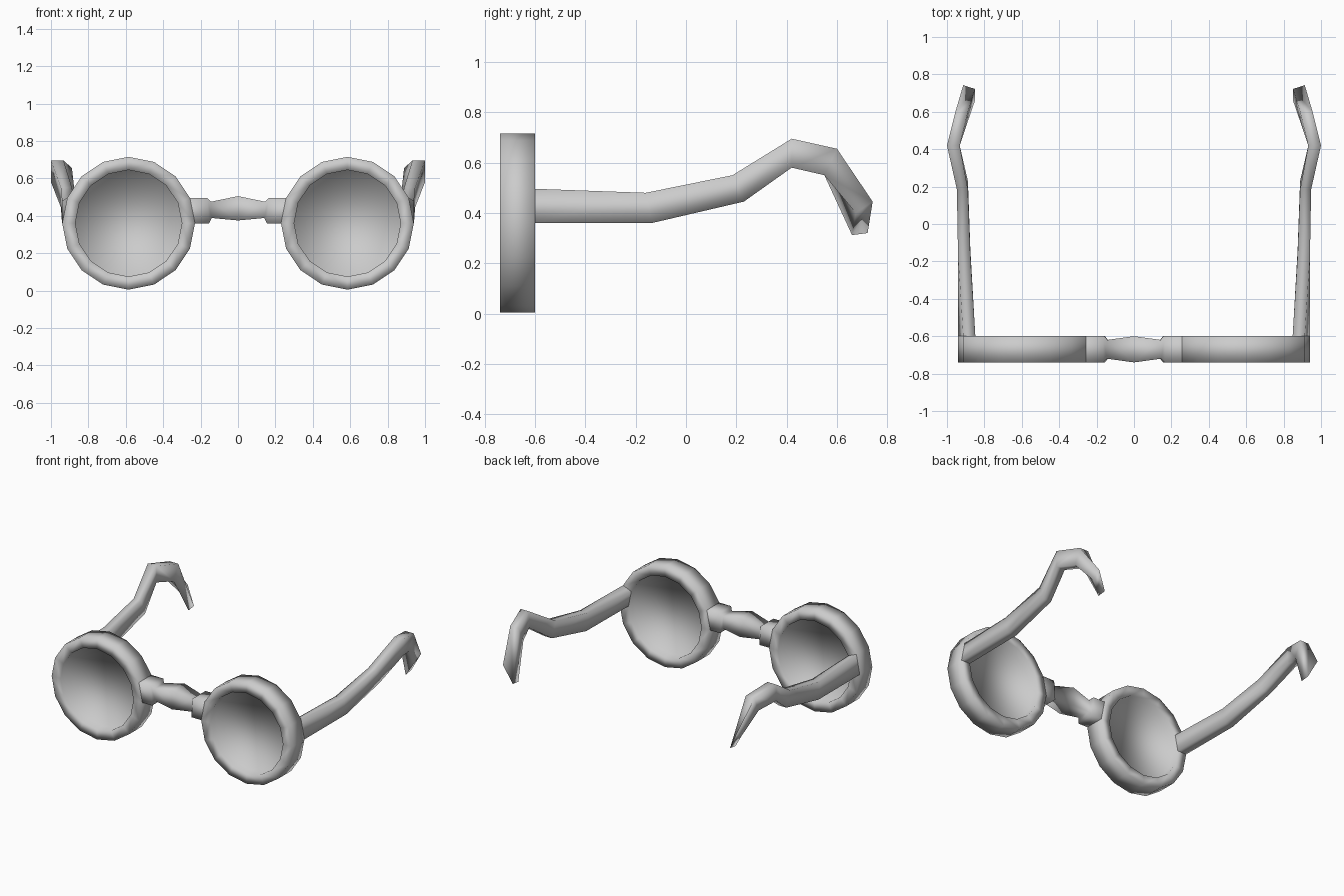
import bpy, bmesh
from math import sin, cos, pi

if "Cube" in bpy.data.objects:
    bpy.data.objects.remove(bpy.data.objects["Cube"])

SIDES = 16
CX, CZ = 0.585, 0.36            # rim centre
R_OUT, R_IN = 0.355, 0.285
Y_FRONT, Y_BACK = -0.74, -0.60


def ring_point(r, y, a):
    return (CX + r * cos(a), y, CZ + r * sin(a))


def loft(name, sections, closed=False, cap_start=False, cap_end=False):
    """Skin a row of equal-length loops, smooth it and mirror it across x = 0."""
    bm = bmesh.new()
    loops = [[bm.verts.new(p) for p in s] for s in sections]
    n = len(loops[0])
    for a, b in zip(loops, loops[1:]):
        for i in range(n):
            j = (i + 1) % n
            bm.faces.new((a[i], a[j], b[j], b[i]))
    if cap_start:
        bm.faces.new(loops[0])
    if cap_end:
        bm.faces.new(loops[-1])
    bmesh.ops.recalc_face_normals(bm, faces=bm.faces)
    for f in bm.faces:
        f.smooth = True
    me = bpy.data.meshes.new(name)
    bm.to_mesh(me)
    bm.free()
    ob = bpy.data.objects.new(name, me)
    bpy.context.collection.objects.link(ob)
    mod = ob.modifiers.new("mirror", 'MIRROR')
    mod.use_clip = True
    mod.merge_threshold = 0.002
    return ob


# Round rims, with the lens panes closing the opening on both sides
profile = [(R_IN, -0.68), (R_IN, Y_FRONT), (R_OUT, Y_FRONT),
           (R_OUT, Y_BACK), (R_IN, Y_BACK), (R_IN, -0.66)]
loft("rims_and_lenses",
     [[ring_point(r, y, 2 * pi * i / SIDES) for i in range(SIDES)] for r, y in profile],
     cap_start=True, cap_end=True)

# Nose bridge: square bar growing from one rim facet, pinched, swelling at centre
# each row: x at bottom, x at top, z bottom, z top, half depth
step = 2 * pi / SIDES
rows = [(CX - R_OUT, CX - R_OUT * cos(step), CZ, CZ + R_OUT * sin(step), 0.07),
        (0.155, 0.165, 0.36, 0.495, 0.07),
        (0.14, 0.145, 0.388, 0.475, 0.05),
        (0.0, 0.0, 0.375, 0.505, 0.07)]
loft("nose_bridge",
     [[(xb, -0.67 - d, zb), (xb, -0.67 + d, zb), (xt, -0.67 + d, zt), (xt, -0.67 - d, zt)]
      for xb, xt, zb, zt, d in rows])

# Temple arms: sections ordered inner bottom, outer bottom, outer top, inner top
arm = [[ring_point(R_IN, Y_BACK, 0), ring_point(R_OUT, Y_BACK, 0),
        ring_point(R_OUT, Y_BACK, step), ring_point(R_IN, Y_BACK, step)]]
# each row: inner x, outer x, (y, z) at bottom, (y, z) at top
for xi, xo, (yb, zb), (yt, zt) in [
        (0.875, 0.941, (-0.135, 0.36), (-0.16, 0.48)),
        (0.888, 0.947, (0.23, 0.445), (0.185, 0.55)),
        (0.932, 1.0, (0.42, 0.58), (0.42, 0.695)),
        (0.888, 0.955, (0.55, 0.55), (0.60, 0.655))]:
    arm.append([(xi, yb, zb), (xo, yb, zb), (xo, yt, zt), (xi, yt, zt)])
# slanted ear tip
arm.append([(0.85, 0.66, 0.312), (0.905, 0.675, 0.40),
            (0.913, 0.742, 0.445), (0.85, 0.722, 0.32)])
loft("temple_arms", arm, cap_end=True)
